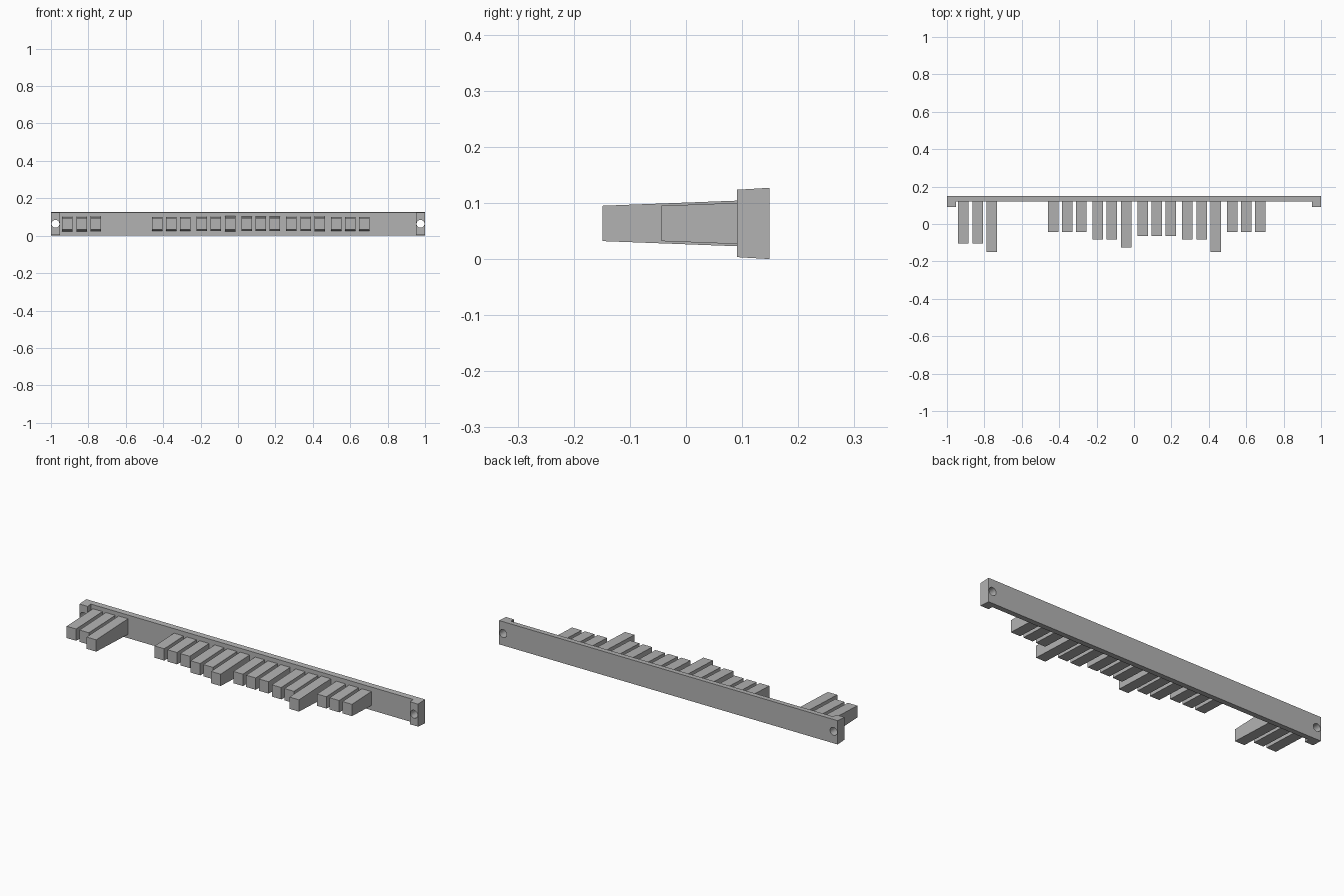
import bpy
import bmesh
from math import pi

cube = bpy.data.objects.get("Cube")
if cube:
    bpy.data.objects.remove(cube)

grey = bpy.data.materials.new("mid grey")
grey.use_nodes = True
colour = (0.45, 0.45, 0.45, 1)
grey.diffuse_color = colour
grey.node_tree.nodes["Principled BSDF"].inputs["Base Color"].default_value = colour

MID_Z = 0.0635
BACK, FACE, EAR_FRONT = 0.149, 0.119, 0.091
EAR_X = 0.952


def drafted_prism(name, outline, half_height, ref_y, slope):
    """Extrude an xy outline up and down; its half height changes along y."""
    bm = bmesh.new()
    layers = []
    for side in (-1, 1):
        layers.append([bm.verts.new((x, y, MID_Z + side * (half_height + slope * (y - ref_y))))
                       for x, y in outline])
    low, high = layers
    bm.faces.new(reversed(low))
    bm.faces.new(high)
    for i in range(len(outline)):
        j = (i + 1) % len(outline)
        bm.faces.new((low[i], low[j], high[j], high[i]))
    bmesh.ops.recalc_face_normals(bm, faces=bm.faces)
    mesh = bpy.data.meshes.new(name)
    bm.to_mesh(mesh)
    bm.free()
    mesh.materials.append(grey)
    obj = bpy.data.objects.new(name, mesh)
    bpy.context.collection.objects.link(obj)
    return obj


# Long back bar with a forward ear at each end
half = [(1, BACK), (1, EAR_FRONT), (EAR_X, EAR_FRONT), (EAR_X, FACE)]
outline = half + [(-x, y) for x, y in reversed(half)]
bar = drafted_prism("back_bar", outline, MID_Z, BACK, 0.06)

# Screw holes through the ears
for side, label in ((1, "left"), (-1, "right")):
    bpy.ops.mesh.primitive_cylinder_add(vertices=32, radius=0.021, depth=0.3,
                                        location=(side * 0.976, FACE, MID_Z),
                                        rotation=(pi / 2, 0, 0))
    cutter = bpy.context.object
    cutter.name = label + "_hole_cutter"
    cutter.data.materials.append(grey)
    cutter.hide_render = True
    cutter.hide_set(True)
    cut = bar.modifiers.new(label + "_hole", "BOOLEAN")
    cut.operation = "DIFFERENCE"
    cut.solver = "EXACT"
    cut.object = cutter

# Teeth in groups of three: group slot -> front end of each tooth
groups = {
    0: (-0.103, -0.103, -0.149),
    2: (-0.044, -0.044, -0.044),
    3: (-0.083, -0.083, -0.126),
    4: (-0.064, -0.064, -0.064),
    5: (-0.083, -0.083, -0.149),
    6: (-0.044, -0.044, -0.044),
}
WIDTH, STEP, GROUP_STEP, START = 0.056, 0.0755, 0.2395, -0.94
for slot, tips in groups.items():
    for i, tip in enumerate(tips):
        x = START + slot * GROUP_STEP + i * STEP
        drafted_prism(f"tooth_{slot}_{i + 1}",
                      [(x, tip), (x + WIDTH, tip), (x + WIDTH, FACE), (x, FACE)],
                      0.0315, tip, 0.038)
